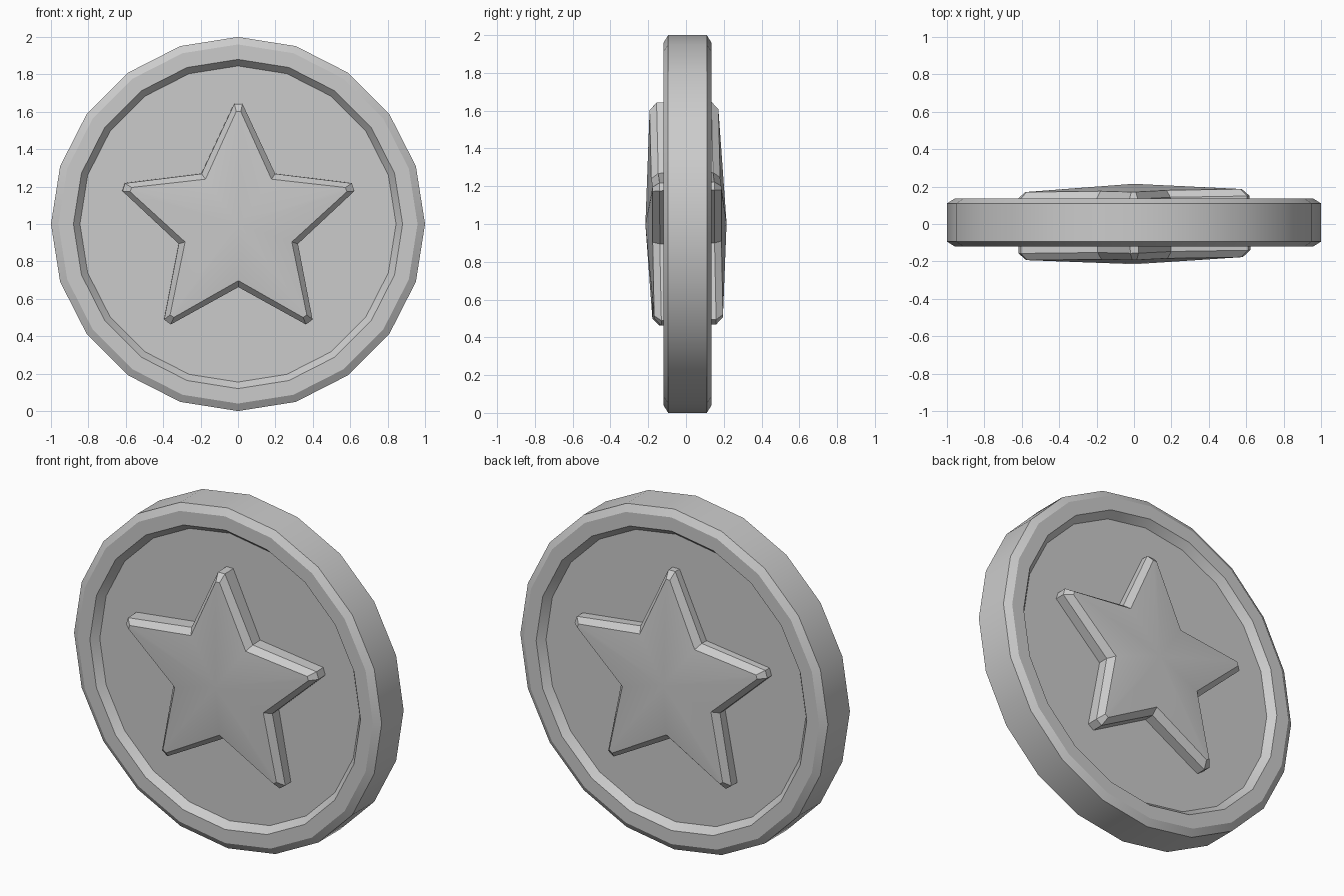
import bpy
from math import sin, cos, pi, radians

if "Cube" in bpy.data.objects:
    bpy.data.objects.remove(bpy.data.objects["Cube"])


def make_object(name, verts, faces, loc, rot=(0, 0, 0), angle=30):
    mesh = bpy.data.meshes.new(name)
    mesh.from_pydata(verts, [], faces)
    ob = bpy.data.objects.new(name, mesh)
    bpy.context.collection.objects.link(ob)
    ob.location, ob.rotation_euler = loc, rot
    bpy.ops.object.select_all(action='DESELECT')
    ob.select_set(True)
    bpy.context.view_layer.objects.active = ob
    bpy.ops.object.mode_set(mode='EDIT')
    bpy.ops.mesh.select_all(action='SELECT')
    bpy.ops.mesh.normals_make_consistent(inside=False)
    bpy.ops.object.mode_set(mode='OBJECT')
    bpy.ops.object.shade_smooth_by_angle(angle=radians(angle))
    return ob


def skin(rings):
    # Join equal-length rings with quads
    n = len(rings[0])
    verts = [v for ring in rings for v in ring]
    faces = [(k * n + i, k * n + (i + 1) % n,
              (k + 1) * n + (i + 1) % n, (k + 1) * n + i)
             for k in range(len(rings) - 1) for i in range(n)]
    return verts, faces


# Coin: 20-sided lathe with chamfered rim and recessed faces
SIDES = 20
half = [(0.845, -0.085), (0.88, -0.127), (0.96, -0.127), (1.0, -0.102)]
profile = half + [(r, -y) for r, y in reversed(half)]
rings = [[(r * sin(2 * pi * i / SIDES), y, r * cos(2 * pi * i / SIDES))
          for i in range(SIDES)] for r, y in profile]
verts, faces = skin(rings)
faces += [tuple(range(SIDES)), tuple(range(len(verts) - SIDES, len(verts)))]
make_object("coin_disc", verts, faces, (0, 0.008, 1))


# Star: blunt-tipped outline, bevelled sides, raised centre on both faces
def star_ring(tip, valley, blunt, y):
    ring = []
    for k in range(5):
        a = 2 * pi * k / 5
        for side in (-1, 1):
            ring.append((tip * sin(a) + side * blunt * cos(a), y,
                         tip * cos(a) - side * blunt * sin(a)))
        b = a + pi / 5
        ring.append((valley * sin(b), y, valley * cos(b)))
    return ring


rings = [star_ring(0.605, 0.30, 0.012, -0.182),
         star_ring(0.645, 0.335, 0.022, -0.145),
         star_ring(0.645, 0.335, 0.022, 0.145),
         star_ring(0.605, 0.30, 0.012, 0.182)]
verts, faces = skin(rings)
n = len(rings[0])
for start, y in ((0, -0.215), (3 * n, 0.215)):
    apex = len(verts)
    verts.append((0, y, 0))
    faces += [(start + i, start + (i + 1) % n, apex) for i in range(n)]
make_object("star_relief", verts, faces, (0, 0, 1),
            (radians(1), 0, radians(0.8)))
